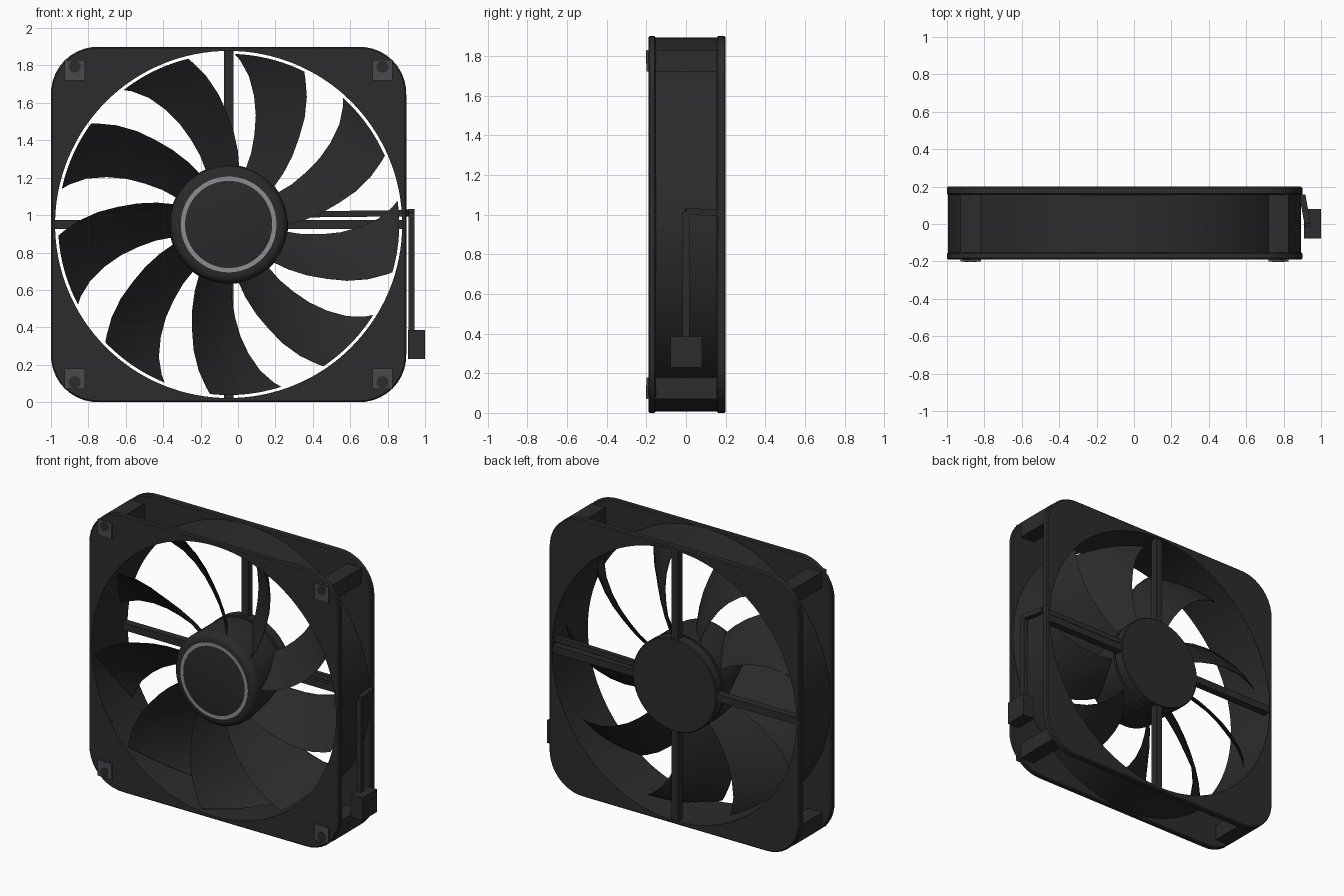
import bpy, bmesh, math
from mathutils import Vector, Matrix

if "Cube" in bpy.data.objects:
    bpy.data.objects.remove(bpy.data.objects["Cube"])

CX, CZ = -0.05, 0.95          # fan axis
TAU = math.tau


def material(name, rgb):
    m = bpy.data.materials.new(name)
    m.diffuse_color = (*rgb, 1)
    m.use_nodes = True
    m.node_tree.nodes["Principled BSDF"].inputs["Base Color"].default_value = m.diffuse_color
    return m


BLACK = material("frame black", (0.025, 0.025, 0.025))
DARK = material("rotor black", (0.023, 0.023, 0.023))
PAD = material("pad grey", (0.068, 0.068, 0.076))
RING = material("ring silver", (0.27, 0.27, 0.28))


def finish(name, bm, mat, smooth=True, fix=True):
    bmesh.ops.remove_doubles(bm, verts=bm.verts, dist=1e-5)
    if fix:
        bmesh.ops.recalc_face_normals(bm, faces=bm.faces)
    me = bpy.data.meshes.new(name)
    bm.to_mesh(me)
    bm.free()
    me.materials.append(mat)
    if smooth:
        me.polygons.foreach_set("use_smooth", [True] * len(me.polygons))
        me.set_sharp_from_angle(angle=math.radians(35))
    ob = bpy.data.objects.new(name, me)
    bpy.context.collection.objects.link(ob)
    return ob


def box(name, lo, hi, mat):
    lo, hi = Vector(lo), Vector(hi)
    bm = bmesh.new()
    size = Matrix.Diagonal((*(hi - lo), 1))
    bmesh.ops.create_cube(bm, size=1, matrix=Matrix.Translation((lo + hi) / 2) @ size)
    return finish(name, bm, mat, smooth=False)


def loft(name, rows, mat, n=128, center=(CX, CZ)):
    """Revolve (radius or radius function, y) rows around the y axis."""
    bm = bmesh.new()
    loops = []
    for rad, y in rows:
        loop = []
        for i in range(n):
            a = TAU * i / n
            r = rad(a) if callable(rad) else rad
            loop.append(bm.verts.new((center[0] + r * math.cos(a), y, center[1] + r * math.sin(a))))
        loops.append(loop)
    for p, q in zip(loops, loops[1:]):
        for i in range(n):
            j = (i + 1) % n
            bm.faces.new((p[i], p[j], q[j], q[i]))
    if rows[0] != rows[-1]:            # solid ends
        bm.faces.new(loops[0])
        bm.faces.new(loops[-1])
    return finish(name, bm, mat)


def rounded_square(half, corner):
    def radius(a):
        c, s = abs(math.cos(a)), abs(math.sin(a))
        r = half / max(c, s)
        k = half - corner
        if min(r * c, r * s) > k:      # ray meets the corner arc
            b = k * (c + s)
            r = b + math.sqrt(b * b - 2 * k * k + corner * corner)
        return r
    return radius


# Frame: two flanges, round duct and corner posts
full, inset = rounded_square(0.95, 0.25), rounded_square(0.943, 0.245)
HOLE = 0.928
for name, y0, y1 in (("front_flange", -0.19, -0.152), ("back_flange", 0.155, 0.2)):
    e = 0.007
    loft(name, [(HOLE, y0), (inset, y0), (full, y0 + e), (full, y1 - e),
                (inset, y1), (HOLE, y1), (HOLE, y0)], BLACK, n=192)
loft("duct", [(HOLE, -0.17), (0.944, -0.17), (0.944, 0.17), (HOLE, 0.17), (HOLE, -0.17)], BLACK)

for sx in (-1, 1):
    for sz in (-1, 1):
        x, z, h = CX + sx * 0.823, CZ + sz * 0.825, 0.054
        box("corner_post", (x - h, -0.16, z - h), (x + h, 0.16, z + h), BLACK)
        box("corner_pad", (x - h, -0.2, z - h), (x + h, -0.185, z + h), PAD)
        loft("pad_hole", [(0.032, -0.202), (0.032, -0.195)], BLACK, n=32,
             center=(x, z + 0.018 * (sz > 0) - 0.018 * (sz < 0)))

# Motor mount and struts at the back
loft("motor_mount", [(0.318, 0.13), (0.318, 0.193), (0.312, 0.198)], BLACK)
w = 0.025
for s in (-1, 1):
    a, b = sorted((s * 0.25, s * 0.935))
    box("strut_horizontal", (CX + a, 0.145, CZ - w), (CX + b, 0.195, CZ + w), BLACK)
    box("strut_vertical", (CX - w, 0.145, CZ + a), (CX + w, 0.195, CZ + b), BLACK)

# Rotor hub with a thin silver ring
loft("rotor_hub", [(0.275, -0.185), (0.296, -0.178), (0.31, -0.16), (0.315, -0.135), (0.315, 0.11)], DARK)
loft("motor_shaft", [(0.12, 0.1), (0.12, 0.14)], DARK, n=48)
loft("hub_ring", [(0.233, -0.188), (0.256, -0.188), (0.256, -0.183), (0.233, -0.183),
                  (0.233, -0.188)], RING)


# Swept blades: (radius, leading angle, trailing angle, leading y, trailing y)
STATIONS = [(0.30, -41, -7, -0.13, 0.09), (0.40, -37, -7.5, -0.145, 0.09),
            (0.50, -33, -6, -0.155, 0.09), (0.60, -29, -4, -0.165, 0.09),
            (0.70, -25.5, -1.2, -0.17, 0.09), (0.80, -21.5, 2.2, -0.175, 0.088),
            (0.88, -17.8, 6, -0.178, 0.085), (0.912, -16.3, 8, -0.178, 0.08)]


def blade(turn):
    bm = bmesh.new()
    n = 12
    grids = []
    for side in (-1, 1):
        grid = []
        for r, a0, a1, y0, y1 in STATIONS:
            row = []
            for k in range(n + 1):
                t = k / n
                bulge = math.sin(math.pi * t)
                a = math.radians(turn + a0 + (a1 - a0) * t)
                y = y0 + (y1 - y0) * t + 0.018 * bulge + side * (0.003 + 0.006 * bulge)
                row.append(bm.verts.new((CX + r * math.cos(a), y, CZ + r * math.sin(a))))
            grid.append(row)
        grids.append(grid)
        for p, q in zip(grid, grid[1:]):
            for k in range(n):
                bm.faces.new((p[k], p[k + 1], q[k + 1], q[k]))

    # close the rim between both skins
    def outline(g):
        return (g[0] + [row[-1] for row in g[1:]] + g[-1][-2::-1]
                + [row[0] for row in g[-2:0:-1]])
    f, b = outline(grids[0]), outline(grids[1])
    for i in range(len(f)):
        j = (i + 1) % len(f)
        bm.faces.new((f[i], f[j], b[j], b[i]))
    finish("blade", bm, DARK)


for i in range(9):
    blade(40 * i)


# Power cable along a strut, over the edge and down to its plug
def bar(name, p, q, width):
    p, q = Vector(p), Vector(q)
    d = q - p
    rot = d.to_track_quat('Z', 'Y').to_matrix().to_4x4()
    bm = bmesh.new()
    m = Matrix.Translation((p + q) / 2) @ rot @ Matrix.Diagonal((width, width, d.length, 1))
    bmesh.ops.create_cube(bm, size=1, matrix=m)
    finish(name, bm, BLACK, smooth=False)


path = [(0.24, 0.165, 1.003), (0.9, 0.155, 1.01), (0.928, 0.0, 1.015), (0.928, 0.0, 0.36)]
for p, q in zip(path, path[1:]):
    bar("cable", p, q, 0.033)
box("plug", (0.91, -0.078, 0.23), (1.0, 0.08, 0.385), BLACK)
